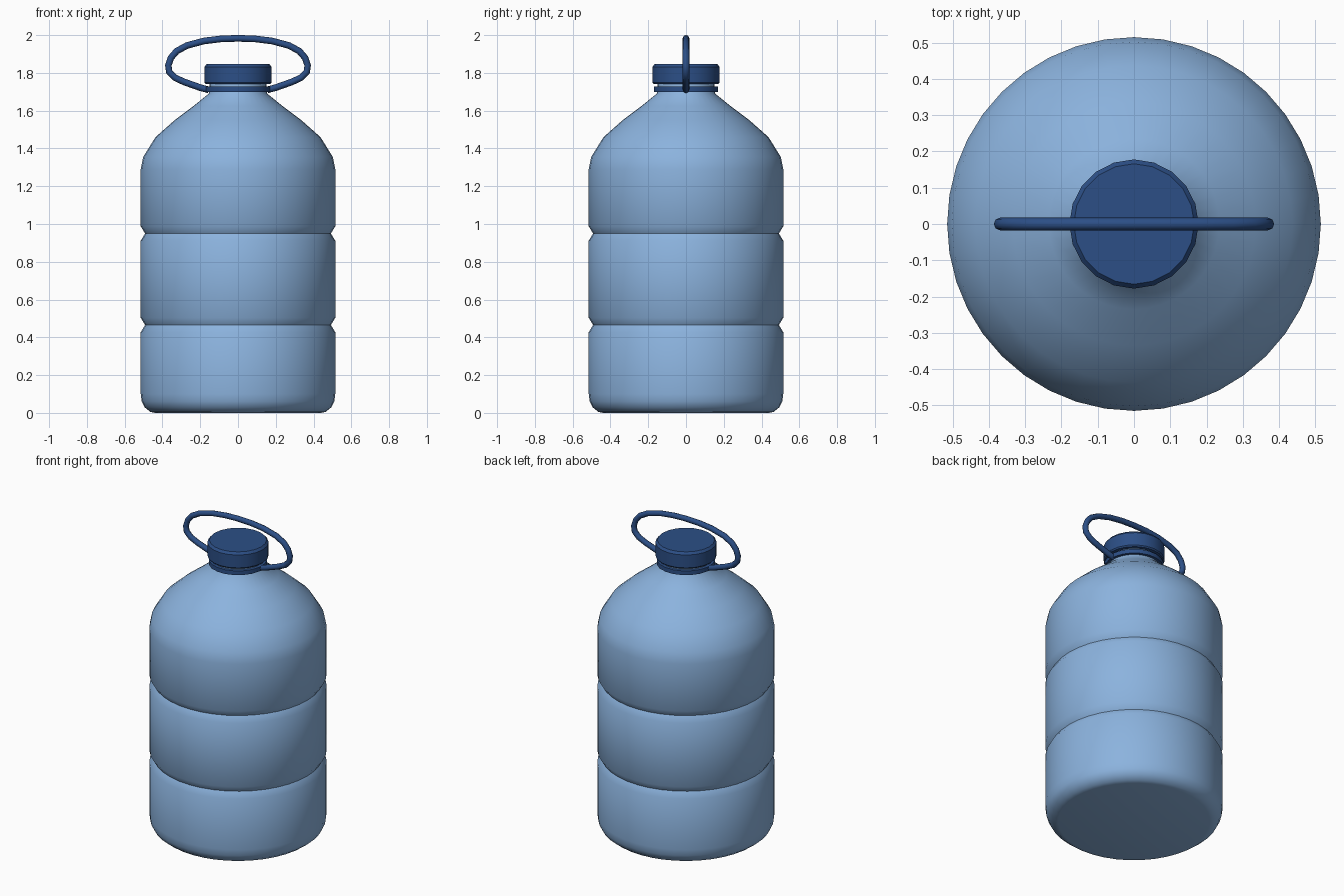
import bpy, bmesh
from math import cos, sin, pi, radians

cube = bpy.data.objects.get("Cube")
if cube:
    bpy.data.objects.remove(cube, do_unlink=True)


def material(name, rgb):
    m = bpy.data.materials.new(name)
    m.use_nodes = True
    m.diffuse_color = (*rgb, 1)
    m.node_tree.nodes["Principled BSDF"].inputs["Base Color"].default_value = (*rgb, 1)
    return m


light_blue = material("light blue plastic", (0.26, 0.45, 0.73))
dark_blue = material("dark blue plastic", (0.025, 0.078, 0.24))


def finish(obj, mat, angle):
    obj.data.materials.append(mat)
    bpy.ops.object.select_all(action="DESELECT")
    obj.select_set(True)
    bpy.context.view_layer.objects.active = obj
    bpy.ops.object.shade_smooth_by_angle(angle=radians(angle))


def lathe(name, profile, sides, mat, angle, turn=0.0, closed=False):
    """Revolve (radius, height) points about z; open profiles get end caps."""
    bm = bmesh.new()
    rings = []
    for r, z in profile:
        angles = [2 * pi * (i + turn) / sides for i in range(sides)]
        rings.append([bm.verts.new((r * cos(a), r * sin(a), z)) for a in angles])
    pairs = list(zip(rings, rings[1:]))
    if closed:
        pairs.append((rings[-1], rings[0]))
    else:
        bm.faces.new(rings[0])
        bm.faces.new(rings[-1])
    for low, high in pairs:
        for i in range(sides):
            j = (i + 1) % sides
            bm.faces.new((low[i], low[j], high[j], high[i]))
    bmesh.ops.recalc_face_normals(bm, faces=bm.faces)
    mesh = bpy.data.meshes.new(name)
    bm.to_mesh(mesh)
    bm.free()
    obj = bpy.data.objects.new(name, mesh)
    bpy.context.collection.objects.link(obj)
    finish(obj, mat, angle)
    return obj


# Bottle body: rounded foot, two pinched grooves, domed shoulder and neck
R = 0.515
body = [(0.44, 0), (0.465, 0.006), (0.495, 0.03), (0.51, 0.06), (R, 0.1)]
for groove in (0.465, 0.95):
    body += [(R, groove - 0.038), (0.492, groove), (R, groove + 0.038)]
body += [(R, 1.29), (0.502, 1.355), (0.437, 1.46), (0.335, 1.55), (0.235, 1.625),
         (0.155, 1.69), (0.15, 1.71), (0.15, 1.82)]
lathe("bottle_body", body, 40, light_blue, 48)

# Screw cap with a small bevelled rim
lathe("screw_cap", [(0.172, 1.742), (0.178, 1.75), (0.178, 1.832), (0.166, 1.847)],
      20, dark_blue, 25)

# Collar ring below the cap that holds the handle
lathe("collar_ring", [(0.145, 1.7), (0.171, 1.7), (0.171, 1.727), (0.145, 1.727)],
      20, dark_blue, 30, turn=0.5, closed=True)

# Carry handle: a mirrored tube loop over the cap
half = [(0.155, 1.71), (0.2, 1.722), (0.285, 1.752), (0.335, 1.775), (0.364, 1.805),
        (0.369, 1.84), (0.355, 1.88), (0.325, 1.915), (0.27, 1.945), (0.18, 1.969),
        (0.09, 1.98)]
path = [(-x, z) for x, z in half] + [(0, 1.983)] + half[::-1]
curve = bpy.data.curves.new("carry_handle", "CURVE")
curve.dimensions = "3D"
spline = curve.splines.new("POLY")
spline.points.add(len(path) - 1)
for point, (x, z) in zip(spline.points, path):
    point.co = (x, 0, z, 1)
curve.bevel_depth = 0.0175
curve.bevel_resolution = 2
curve.use_fill_caps = True
handle = bpy.data.objects.new("carry_handle", curve)
bpy.context.collection.objects.link(handle)
bpy.ops.object.select_all(action="DESELECT")
handle.select_set(True)
bpy.context.view_layer.objects.active = handle
bpy.ops.object.convert(target="MESH")
finish(bpy.context.view_layer.objects.active, dark_blue, 50)
